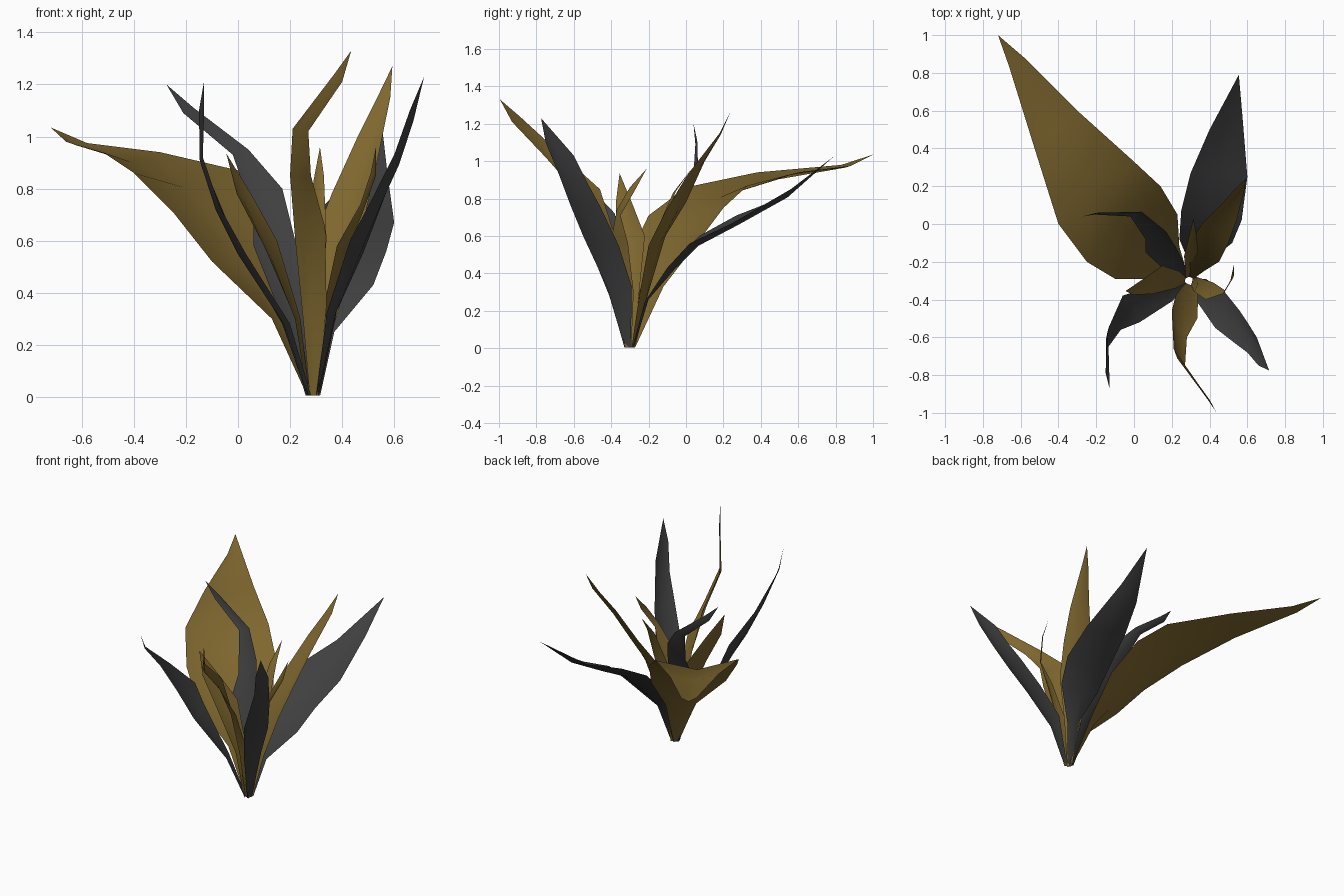
import bpy
from mathutils import Vector

ROOT = Vector((0.29, -0.30, 0.0))


def material(name, rgb):
    m = bpy.data.materials.new(name)
    m.diffuse_color = (*rgb, 1)
    return m


brown = material("brown_leaf", (0.21, 0.135, 0.028))
black = material("black_leaf", (0.05, 0.05, 0.052))


def leaf(name, mat, left, right, tip, fold=0.12):
    """Folded blade lofted from the root between two edge rails to a tip."""
    left = [Vector(p) for p in left]
    right = [Vector(p) for p in right]
    tip = Vector(tip)
    # narrow foot at the root
    out = (left[0] + right[0]) / 2 - ROOT
    out.z = 0
    out.normalize()
    side = (left[0] - right[0])
    side.z = 0
    side.normalize()
    foot = ROOT + out * 0.02 + Vector((0, 0, 0.005))
    left.insert(0, foot + side * 0.018)
    right.insert(0, foot - side * 0.018)
    # midrib sits below the two edges
    mids = [(a + b) / 2 for a, b in zip(left, right)]
    verts, faces = [], []
    for i, (a, b) in enumerate(zip(left, right)):
        nxt = mids[i + 1] if i + 1 < len(mids) else tip
        along = nxt - mids[max(i - 1, 0)]
        n = along.cross(b - a).normalized()
        if n.dot(Vector((out.x, out.y, -1))) < 0:
            n = -n
        drop = n * (b - a).length * fold if i else Vector()
        verts += [a, mids[i] + drop, b]
        if i:
            k = 3 * i
            faces += [(k - 3, k - 2, k + 1, k), (k - 2, k - 1, k + 2, k + 1)]
    verts.append(tip)
    t = len(verts) - 1
    faces += [(t - 3, t - 2, t), (t - 2, t - 1, t)]
    mesh = bpy.data.meshes.new(name)
    mesh.from_pydata([tuple(v) for v in verts], [], faces)
    mesh.materials.append(mat)
    mesh.shade_smooth()
    obj = bpy.data.objects.new(name, mesh)
    bpy.context.collection.objects.link(obj)


# Large outer leaves
leaf("large_back_left_leaf", brown,
     [(.13, -.29, .30), (-.10, -.29, .52), (-.25, -.20, .71), (-.40, 0, .86),
      (-.52, .38, .94), (-.66, .83, .98)],
     [(.24, -.12, .33), (.23, .05, .55), (.14, .20, .75), (0, .33, .87),
      (-.30, .60, .94), (-.58, .88, .975)], (-.72, 1.0, 1.035))

leaf("back_right_black_leaf", black,
     [(.29, -.20, .28), (.24, -.08, .45), (.25, .07, .60), (.30, .27, .71), (.40, .50, .80)],
     [(.37, -.22, .25), (.52, -.10, .43), (.57, .02, .56), (.60, .25, .67), (.575, .56, .85)],
     (.555, .79, 1.025))

leaf("front_right_black_leaf", black,
     [(.34, -.42, .32), (.43, -.55, .60), (.52, -.62, .77), (.60, -.68, .93), (.66, -.75, 1.10)],
     [(.38, -.29, .33), (.48, -.36, .55), (.56, -.46, .76), (.60, -.52, .87), (.65, -.60, 1.03)],
     (.715, -.775, 1.23))

leaf("front_left_black_leaf", black,
     [(.20, -.41, .28), (.03, -.52, .55), (-.07, -.56, .73), (-.135, -.65, .92), (-.13, -.82, 1.10)],
     [(.17, -.34, .28), (0, -.36, .57), (-.06, -.38, .72), (-.135, -.55, .90), (-.15, -.79, 1.10)],
     (-.13, -.87, 1.215))

leaf("front_brown_leaf", brown,
     [(.25, -.34, .30), (.22, -.38, .60), (.20, -.46, .85), (.21, -.66, 1.03), (.37, -.89, 1.24)],
     [(.34, -.38, .35), (.335, -.50, .65), (.28, -.60, .85), (.27, -.75, 1.02), (.40, -.93, 1.21)],
     (.435, -.995, 1.33))

leaf("back_right_brown_leaf", brown,
     [(.28, -.20, .30), (.29, -.11, .60), (.36, 0, .78), (.46, .10, 1.00), (.53, .18, 1.14)],
     [(.37, -.25, .28), (.45, -.20, .55), (.50, -.10, .75), (.54, .01, .93), (.585, .18, 1.15)],
     (.593, .24, 1.27))

leaf("back_left_black_leaf", black,
     [(.17, -.25, .30), (.06, -.15, .58), (.06, -.08, .70), (-.02, .04, .93), (-.21, .05, 1.09)],
     [(.26, -.20, .35), (.22, -.12, .60), (.17, -.04, .80), (.04, .065, .95), (-.17, .06, 1.11)],
     (-.275, .04, 1.20))

# Small inner leaves
leaf("inner_left_leaf", brown,
     [(.22, -.34, .30), (.10, -.37, .58), (-.005, -.375, .78)],
     [(.24, -.25, .30), (.15, -.22, .60), (.05, -.29, .78)], (-.045, -.355, .935))

leaf("inner_back_leaf", brown,
     [(.27, -.22, .30), (.265, -.17, .60), (.29, -.07, .83)],
     [(.31, -.20, .30), (.34, -.15, .60), (.33, -.05, .85)], (.315, .03, .96))

leaf("inner_right_leaf", brown,
     [(.32, -.36, .30), (.38, -.40, .58), (.47, -.37, .74), (.51, -.30, .86)],
     [(.33, -.28, .30), (.42, -.31, .56), (.48, -.35, .71), (.53, -.27, .85)], (.53, -.21, .96))
